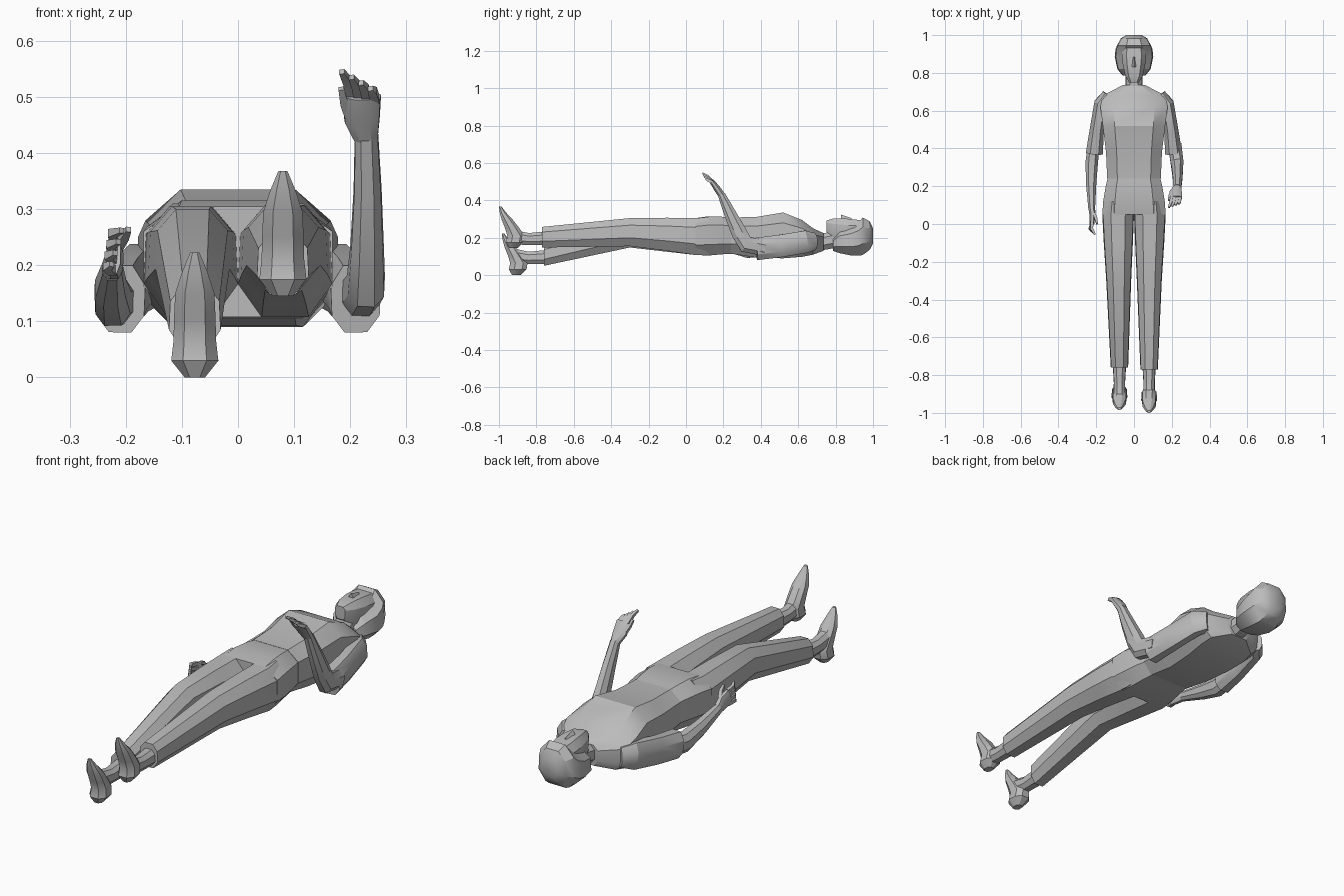
import bpy, bmesh, math
from mathutils import Vector

cube = bpy.data.objects.get("Cube")
if cube:
    bpy.data.objects.remove(cube, do_unlink=True)

grey = bpy.data.materials.new("plain grey")
grey.use_nodes = True
grey.diffuse_color = (0.5, 0.5, 0.5, 1)
grey.node_tree.nodes["Principled BSDF"].inputs["Base Color"].default_value = (0.5, 0.5, 0.5, 1)

X, Y, Z = Vector((1, 0, 0)), Vector((0, 1, 0)), Vector((0, 0, 1))
# Unit cross-sections: soft box for the trunk, octagon for limbs, square for fingers
BOX = [(.62, 1), (1, .55), (1, -.45), (.7, -1), (-.7, -1), (-1, -.45), (-1, .55), (-.62, 1)]
OCT = [(.45, 1), (.95, .5), (1, -.4), (.5, -1), (-.5, -1), (-1, -.4), (-.95, .5), (-.45, 1)]
HEX = [(math.cos(i * math.pi / 3), math.sin(i * math.pi / 3)) for i in range(6)]
SQUARE = [(.8, .8), (.8, -.8), (-.8, -.8), (-.8, .8)]


def loft(name, sections, profile=OCT, plane=None):
    """Skin rings (centre, half width, half depth); rings follow the path unless a plane is given."""
    bm = bmesh.new()
    centres = [Vector(s[0]) for s in sections]
    rings = []
    for i, (c, a, b) in enumerate(sections):
        if plane:
            u, v = plane
        else:
            t = (centres[min(i + 1, len(centres) - 1)] - centres[max(i - 1, 0)]).normalized()
            u = (X - t * X.dot(t)).normalized()
            v = u.cross(t)
        rings.append([bm.verts.new(centres[i] + u * p * a + v * q * b) for p, q in profile])
    n = len(profile)
    for r, s in zip(rings, rings[1:]):
        for k in range(n):
            bm.faces.new((r[k], r[(k + 1) % n], s[(k + 1) % n], s[k]))
    bm.faces.new(rings[0])
    bm.faces.new(rings[-1])
    bmesh.ops.recalc_face_normals(bm, faces=bm.faces)
    mesh = bpy.data.meshes.new(name)
    bm.to_mesh(mesh)
    bm.free()
    mesh.materials.append(grey)
    ob = bpy.data.objects.new(name, mesh)
    bpy.context.collection.objects.link(ob)
    bpy.ops.object.select_all(action='DESELECT')
    ob.select_set(True)
    bpy.context.view_layer.objects.active = ob
    bpy.ops.object.shade_smooth_by_angle(angle=math.radians(30))
    return ob


def along_y(name, rows, profile=OCT):
    """Rows of y, x centre, half width, low z, high z."""
    return loft(name, [((x, y, (lo + hi) / 2), w, (hi - lo) / 2) for y, x, w, lo, hi in rows],
                profile, (X, Z))


# Trunk
along_y("shirt", [(.24, 0, .142, .115, .308), (.38, 0, .148, .093, .312), (.52, 0, .165, .09, .335),
                  (.62, 0, .178, .098, .295), (.68, 0, .165, .11, .25), (.735, 0, .06, .13, .225)], BOX)
along_y("trouser_hips", [(.27, 0, .132, .115, .303), (.2, 0, .15, .112, .312),
                         (.12, 0, .163, .105, .315), (.05, 0, .168, .108, .305)], BOX)
along_y("neck", [(.69, 0, .05, .135, .235), (.74, 0, .045, .135, .225), (.82, 0, .045, .15, .24)])

# Head
along_y("face", [(.75, 0, .026, .235, .292), (.785, 0, .047, .18, .302), (.85, 0, .06, .15, .303),
                 (.90, 0, .064, .15, .298), (.96, 0, .055, .16, .29)], BOX)
along_y("hair", [(.785, 0, .06, .13, .2), (.82, 0, .088, .118, .24), (.885, 0, .102, .105, .262),
                 (.925, 0, .098, .104, .285), (.945, 0, .09, .108, .308), (.982, 0, .07, .135, .288),
                 (1.0, 0, .042, .17, .25)])
loft("nose", [((0, .83, .303), .017, .02), ((0, .885, .3), .006, .005)],
     [(1, -.4), (0, 1), (-1, -.4)], (X, Z))

# Legs and feet: x side, trouser rows, ankle height, heel height, foot shift in y
LEGS = {
    "left": (1, [(.12, .08, .08, .11, .31), (.05, .084, .084, .108, .305), (-.1, .083, .077, .13, .307),
                 (-.3, .081, .066, .155, .305), (-.77, .08, .046, .148, .258)], .195, .145, 0),
    "right": (-1, [(.12, .08, .08, .11, .31), (.05, .084, .084, .108, .305), (-.1, .083, .077, .125, .305),
                   (-.3, .081, .066, .148, .3), (-.76, .077, .046, .05, .165)], .095, 0, .015),
}
FOOT = [(0, .018, -.945, -.9), (.03, .042, -.962, -.868), (.065, .038, -.955, -.862),
        (.105, .037, -.967, -.89), (.15, .035, -.985, -.925), (.19, .022, -.996, -.962),
        (.223, .008, -1.0, -.987)]
for side, (s, rows, ankle_z, heel, dy) in LEGS.items():
    along_y(side + "_trouser_leg", [(y, s * x, w, lo, hi) for y, x, w, lo, hi in rows])
    fx = s * rows[-1][1]
    along_y(side + "_ankle", [(-.74, fx, .036, ankle_z - .035, ankle_z + .04),
                              (-.84, fx, .03, ankle_z - .035, ankle_z + .03),
                              (-.91, fx, .032, ankle_z - .03, ankle_z + .045)])
    loft(side + "_foot", [((fx, (a + b) / 2 + dy, heel + h), w, (b - a) / 2) for h, w, a, b in FOOT],
         OCT, (X, Y))

# Sleeves
for side, s in (("left", 1), ("right", -1)):
    loft(side + "_sleeve", [((s * .14, .685, .18), .03, .045), ((s * .175, .64, .178), .036, .06),
                            ((s * .197, .5, .155), .038, .06), ((s * .21, .375, .14), .045, .06)])

# Forearms and palms
loft("left_forearm", [((.215, .42, .145), .036, .042), ((.228, .32, .165), .034, .045),
                      ((.23, .285, .225), .03, .042), ((.231, .235, .33), .025, .032),
                      ((.229, .19, .43), .021, .02)])
loft("left_palm", [((.229, .192, .425), .021, .018), ((.221, .168, .46), .032, .018),
                   ((.222, .138, .502), .033, .013)])
loft("right_forearm", [((-.214, .42, .14), .032, .042), ((-.223, .33, .135), .033, .043),
                       ((-.227, .22, .16), .028, .034), ((-.224, .08, .195), .018, .022)])
loft("right_palm", [((-.224, .085, .195), .018, .022), ((-.22, .05, .208), .016, .034),
                    ((-.222, .005, .22), .013, .036)])


def finger(name, base, middle, tip):
    loft(name, [(base, .01, .01), (middle, .0095, .0095), (tip, .006, .006)], SQUARE)


# Fingers, spread across each palm
for i, label in enumerate(("index", "middle", "ring", "little")):
    finger("left_%s_finger" % label, (.2 + .015 * i, .146, .499 - .002 * i),
           (.195 + .015 * i, .115, .528 - .006 * i), (.185 + .017 * i, .088 + .006 * i, .545 - .01 * i))
    z = .262 - .02 * i
    finger("right_%s_finger" % label, (-.222, .012, z - .013),
           (-.224 - .003 * i, -.025, z - .005), (-.207 - .006 * i, -.055 + .006 * i, z))
finger("left_thumb", (.202, .17, .458), (.19, .145, .49), (.184, .125, .515))
finger("right_thumb", (-.215, .055, .23), (-.202, .03, .252), (-.195, .0, .264))
